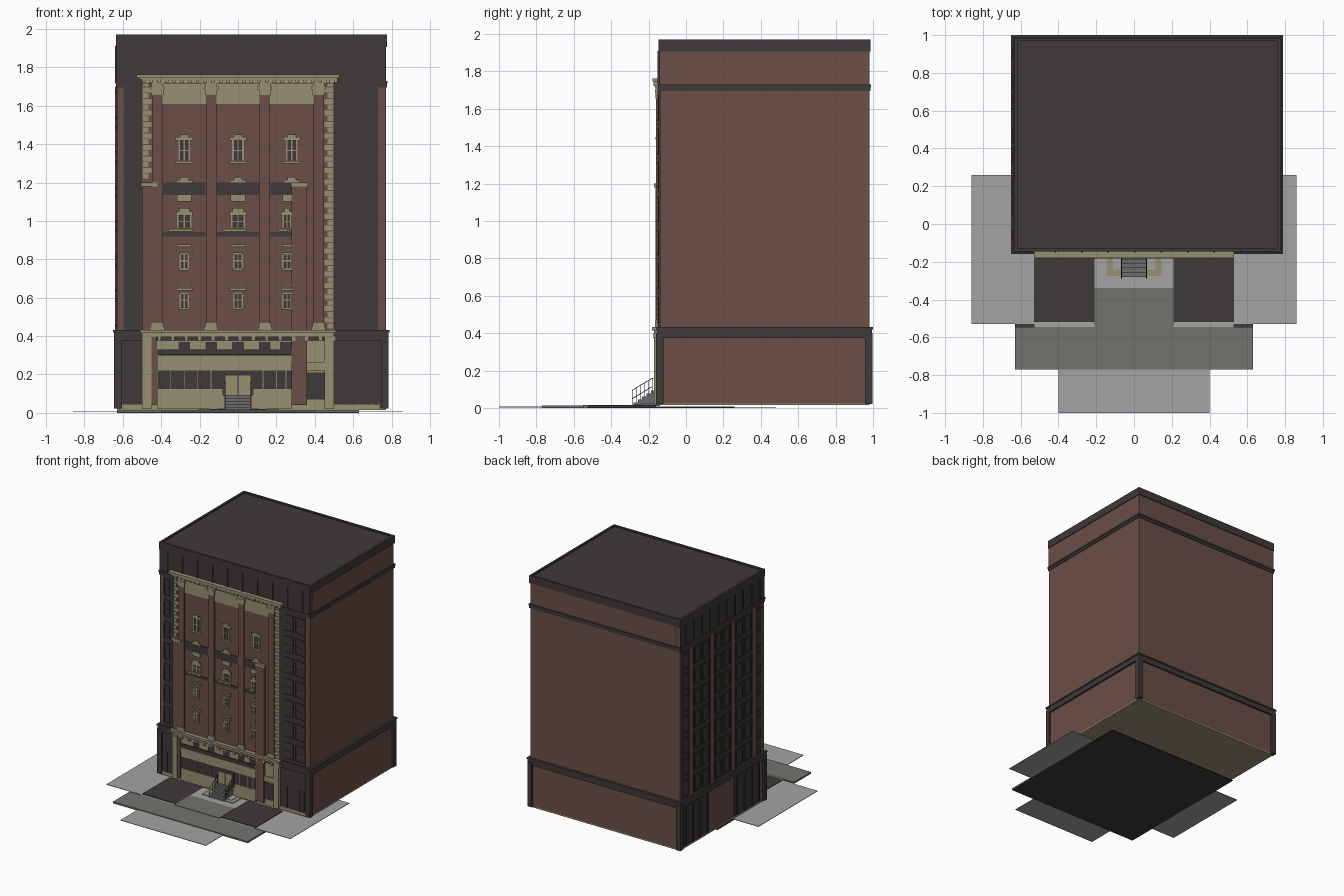
import bpy, bmesh

def mat(name, r, g, b):
    m = bpy.data.materials.new(name)
    m.diffuse_color = (r, g, b, 1)
    return m

BRICK = mat("red_brick", 0.145, 0.077, 0.062)
DARK = mat("dark_metal", 0.049, 0.041, 0.041)
STONE = mat("tan_stone", 0.31, 0.28, 0.17)
PAVE = mat("light_paving", 0.37, 0.37, 0.37)
ROAD = mat("asphalt", 0.17, 0.17, 0.155)
STEP = mat("step_grey", 0.15, 0.15, 0.15)

def part(name, m, boxes):
    """One object made of boxes (x0, x1, y0, y1, z0, z1)."""
    bm = bmesh.new()
    for x0, x1, y0, y1, z0, z1 in boxes:
        v = bmesh.ops.create_cube(bm, size=1)["verts"]
        for p in v:
            p.co = (x1 if p.co.x > 0 else x0, y1 if p.co.y > 0 else y0, z1 if p.co.z > 0 else z0)
    me = bpy.data.meshes.new(name)
    bm.to_mesh(me)
    bm.free()
    ob = bpy.data.objects.new(name, me)
    bpy.context.collection.objects.link(ob)
    me.materials.append(m)
    return ob

X0, X1, Y0, Y1 = -0.63, 0.77, -0.14, 0.98

def around(e, z0, z1):
    return (X0 - e, X1 + e, Y0 - e, Y1 + e, z0, z1)

# ---- ground plates
part("ground_slab", DARK, [(-0.63, 0.63, -0.77, 0.48, 0, 0.004)])
part("sidewalks", PAVE, [(-0.86, 0.86, -0.53, 0.26, 0.004, 0.008), (-0.4, 0.4, -1, -0.77, 0.004, 0.008),
                         (-0.53, 0.53, -0.55, -0.53, 0.004, 0.012), (-0.21, 0.21, -0.345, -0.16, 0.008, 0.015)])
part("road", ROAD, [(-0.63, 0.63, -0.77, -0.545, 0.004, 0.014), (-0.21, 0.21, -0.55, -0.34, 0.004, 0.017)])
part("planting_beds", DARK, [(s * 0.37 - 0.16, s * 0.37 + 0.16, -0.52, -0.16, 0.006, 0.013) for s in (-1, 1)])

# ---- main block
part("foundation", STONE, [around(0, 0.015, 0.025), (-0.62, 0.74, -0.15, -0.1, 0.015, 0.045)])
part("brick_body", BRICK, [around(0, 0.025, 1.93)])
part("base_cornice", DARK, [around(0.015, 0.375, 0.42), around(0.02, 0.42, 0.432)])
part("upper_cornice", DARK, [around(0.006, 1.695, 1.72), around(0.01, 1.715, 1.73)])
part("roof", DARK, [around(0, 1.93, 1.96)])
t = 0.012
part("parapet", DARK, [(X0 - 0.006, X1 + 0.006, Y0 - 0.006, Y0 + t, 1.905, 1.97),
                       (X0 - 0.006, X1 + 0.006, Y1 - t, Y1 + 0.006, 1.905, 1.97),
                       (X0 - 0.006, X0 + t, Y0, Y1, 1.905, 1.97), (X1 - t, X1 + 0.006, Y0, Y1, 1.905, 1.97)])
part("base_corner_piers", DARK, [(x - 0.02, x + 0.02, y - 0.02, y + 0.02, 0.022, 0.4)
                                 for x in (X0 + 0.005, X1 - 0.005) for y in (Y0, Y1 - 0.003)])

# ---- dark window bays on the front corners and on the left side
FLOORS = [0.435 + 0.18 * i for i in range(7)]
part("front_bay_panels", DARK, [(-0.595, -0.5, -0.146, -0.1, 0.43, 1.7), (0.48, 0.73, -0.146, -0.1, 0.43, 1.7),
                                (-0.62, -0.5, -0.146, -0.1, 0.04, 0.38), (0.48, 0.76, -0.146, -0.1, 0.04, 0.38),
                                (X0, X1, -0.145, -0.1, 1.73, 1.91)])
frames = []
for z in FLOORS:
    for xa, xb in ((-0.59, -0.535), (0.535, 0.62), (0.635, 0.72)):
        frames += [(xa, xb, -0.152, -0.14, z + 0.02, z + 0.028), (xa, xb, -0.152, -0.14, z + 0.145, z + 0.16),
                   (xa, xa + 0.008, -0.15, -0.14, z + 0.02, z + 0.15), (xb - 0.008, xb, -0.15, -0.14, z + 0.02, z + 0.15),
                   (xa, xb, -0.149, -0.14, z + 0.085, z + 0.09)]
part("front_bay_window_frames", DARK, frames)
part("front_base_mullions", DARK, [(x - 0.003, x + 0.003, -0.152, -0.14, 0.04, 0.22) for x in (-0.56, 0.56, 0.68, 0.72)])

part("side_bay_panels", DARK, [(X0 - 0.004, X0 + 0.05, -0.1, 0.95, 0.43, 1.7), (X0 - 0.004, X0 + 0.05, Y0, Y1, 1.73, 1.91),
                               (X0 - 0.006, X0 + 0.05, 0.6, 0.93, 0.04, 0.36),
                               (X0 - 0.006, X0 + 0.05, -0.08, 0.26, 0.04, 0.36)])
PIERS = (0.0, 0.28, 0.56, 0.84)
part("side_brick_piers", BRICK, [(X0 - 0.01, X0, y - 0.025, y + 0.025, 0.43, 1.7) for y in PIERS])
frames = []
for z in FLOORS:
    for c in (0.14, 0.42, 0.70):
        for ya in (c - 0.1, c + 0.01):
            yb = ya + 0.09
            frames += [(X0 - 0.012, X0, ya, yb, z + 0.015, z + 0.028), (X0 - 0.012, X0, ya, yb, z + 0.145, z + 0.16),
                       (X0 - 0.01, X0, ya, ya + 0.01, z + 0.02, z + 0.15), (X0 - 0.01, X0, yb - 0.01, yb, z + 0.02, z + 0.15)]
    for ya, yb in ((-0.09, -0.035), (0.875, 0.93)):
        frames += [(X0 - 0.012, X0, ya, yb, z + 0.015, z + 0.028), (X0 - 0.012, X0, ya, yb, z + 0.145, z + 0.16)]
part("side_window_frames", DARK, frames)
part("side_base_mullions", DARK, [(X0 - 0.014, X0, y - 0.004, y + 0.004, 0.04, 0.36)
                                  for y in (-0.06, 0.03, 0.13, 0.23, 0.63, 0.73, 0.82, 0.91)])
part("frieze_fins", DARK, [(-0.56 + 0.14 * i, -0.552 + 0.14 * i, -0.152, -0.14, 1.73, 1.91) for i in range(10)]
     + [(X0 - 0.011, X0, -0.08 + 0.11 * i, -0.072 + 0.11 * i, 1.73, 1.91) for i in range(10)])

# ---- stone and brick centre facade
part("facade_panel", BRICK, [(-0.5, 0.5, -0.149, -0.1, 0.4, 1.72)])
part("facade_frieze", STONE, [(-0.41, 0.41, -0.154, -0.14, 1.61, 1.73)])
part("facade_cornice", STONE, [(-0.5, 0.5, -0.165, -0.1, 1.715, 1.74), (-0.53, 0.53, -0.18, -0.13, 1.745, 1.762),
                               (-0.515, 0.515, -0.172, -0.13, 1.737, 1.75)])
part("cornice_dentils", STONE, [(-0.5 + 0.04 * i, -0.482 + 0.04 * i, -0.174, -0.14, 1.722, 1.742) for i in range(26)])
COLS = (-0.42, -0.14, 0.14, 0.42)
part("pilasters", BRICK, [(x - 0.027, x + 0.027, -0.16, -0.14, 0.43, 1.68) for x in COLS])
part("pilaster_capitals", STONE, [(x - h, x + h, -0.158 - d, -0.14, a, b) for x in COLS
                                  for h, d, a, b in ((0.031, 0.004, 1.655, 1.69), (0.038, 0.008, 1.685, 1.7), (0.03, 0.006, 1.7, 1.72))])
part("pilaster_bases", STONE, [(x - h, x + h, -0.165, -0.14, a, b) for x in COLS
                               for h, a, b in ((0.036, 0.43, 0.447), (0.031, 0.447, 0.468))])
quoins = []
for i in range(43):
    z = 0.44 + 0.03 * i
    w = 0.045 if i % 2 else 0.03
    quoins.append((0.495 - w, 0.495, -0.156, -0.12, z, z + 0.026))
    if z > 1.19:
        quoins.append((-0.495, -0.495 + w, -0.156, -0.12, z, z + 0.026))
part("quoins", STONE, quoins)
part("brick_chimney_strips", BRICK, [(-0.5, -0.447, -0.158, -0.1, 0.43, 1.18), (0.28, 0.36, -0.164, -0.1, 0.43, 1.18),
                                     (0.28, 0.36, -0.172, -0.1, 0.04, 0.4), (-0.455, -0.425, -0.168, -0.1, 0.04, 0.4)])
part("strip_caps", STONE, [(-0.505, -0.42, -0.166, -0.1, 1.18, 1.2), (0.275, 0.365, -0.17, -0.1, 1.18, 1.2)])
part("dark_bands", DARK, [(a, b, -0.156, -0.14, z0, z1) for z0, z1 in ((1.135, 1.2), (0.92, 0.942))
                          for a, b in ((-0.39, -0.17), (-0.11, 0.11), (0.17, 0.28))])

# facade windows: glass, frame bars, stone lintels and sills
glass, bars, trim = [], [], []
def window(x, z0, z1, w):
    glass.append((x - w, x + w, -0.152, -0.14, z0, z1))
    bars.append((x - 0.003, x + 0.003, -0.155, -0.14, z0, z1))
    zm = (z0 + z1) / 2
    bars.append((x - w, x + w, -0.155, -0.14, zm - 0.003, zm + 0.003))
    for s in (-1, 1):
        bars.append((x + s * w - 0.004, x + s * w + 0.004, -0.155, -0.14, z0, z1))
def slab(x, w, z0, z1, y=-0.16):
    trim.append((x - w, x + w, y, -0.14, z0, z1))
for x in (-0.28, 0, 0.28):
    window(x, 1.315, 1.42, 0.026)
    slab(x, 0.045, 1.298, 1.312)
    slab(x, 0.045, 1.42, 1.437)
    slab(x, 0.022, 1.437, 1.45, -0.163)
    slab(x, 0.042, 1.2, 1.212)
    slab(x, 0.022, 1.212, 1.23)
    c = min(x, 0.255)
    w = 0.038 if x < 0.2 else 0.024
    slab(c, w, 1.1, 1.135)
    window(c, 0.965, 1.028, w - 0.005)
    slab(c, w + 0.006, 1.028, 1.048)
    slab(c, w - 0.01, 1.048, 1.068)
    slab(c - 0.02, w + 0.025 if x < 0.2 else w, 0.945, 0.957)
    for z in (0.55, 0.755):
        window(c, z, z + 0.075, 0.022)
        slab(c, w + 0.006, z + 0.088, z + 0.1)
        slab(c, w, z + 0.11, z + 0.122)
        slab(c, 0.026, z - 0.012, z)
        slab(c, 0.026, z + 0.068, z + 0.08)
part("facade_window_glass", DARK, glass)
part("facade_window_bars", STONE, bars)
part("facade_window_trim", STONE, trim)

# ---- storefront base
part("base_stone", STONE, [(-0.5, 0.5, -0.155, -0.1, 0.02, 0.41), (-0.42, -0.07, -0.164, -0.1, 0.02, 0.125),
                           (0.07, 0.28, -0.164, -0.1, 0.02, 0.125), (-0.42, 0.45, -0.164, -0.1, 0.222, 0.265),
                           (-0.42, 0.28, -0.168, -0.1, 0.265, 0.3)])
part("base_stone_piers", STONE, [(s * 0.475 - 0.025, s * 0.475 + 0.025, -0.17, -0.1, 0.02, 0.4) for s in (-1, 1)])
part("base_entablature", STONE, [(-0.5, 0.5, -0.17, -0.1, 0.395, 0.42), (-0.51, 0.51, -0.182, -0.1, 0.415, 0.433)])
part("base_brackets", STONE, [(-0.49 + 0.07 * i, -0.47 + 0.07 * i, -0.174, -0.14, 0.375, 0.4) for i in range(15)])
part("storefront_glass", DARK, [(-0.42, 0.28, -0.159, -0.12, 0.125, 0.222), (0.36, 0.45, -0.159, -0.12, 0.07, 0.21),
                                (-0.42, 0.28, -0.166, -0.12, 0.302, 0.33)]
     + [(x - 0.03, x + 0.03, -0.159, -0.12, 0.33, 0.368) for x in (-0.28, -0.14, 0, 0.14, 0.25)])
part("storefront_mullions", STONE, [(x - 0.002, x + 0.002, -0.162, -0.12, 0.125, 0.222)
                                    for x in (-0.35, -0.28, -0.21, -0.14, 0.13, 0.2, 0.25)])

# ---- entrance: door, steps, landing, railings
part("entrance_surround", DARK, [(-0.08, 0.08, -0.166, -0.12, 0.09, 0.222)])
part("entrance_door", STONE, [(-0.065, -0.002, -0.17, -0.12, 0.09, 0.195), (0.002, 0.065, -0.17, -0.12, 0.09, 0.195)])
part("landing_border", STONE, [(-0.145, 0.145, -0.275, -0.16, 0.01, 0.02)])
part("landing_inset", PAVE, [(-0.11, 0.11, -0.24, -0.16, 0.015, 0.024)])
part("steps", STEP, [(-0.066, 0.066, -0.28 + 0.023 * i, -0.14, 0.012, 0.03 + 0.016 * i) for i in range(5)])
for side, s in (("left", -1), ("right", 1)):
    cu = bpy.data.curves.new(side + "_railing", "CURVE")
    cu.dimensions = "3D"
    cu.bevel_depth = 0.002
    cu.bevel_resolution = 0
    x = s * 0.066
    paths = [[(x, -0.288, 0.095), (x, -0.18, 0.16), (x, -0.165, 0.16)], [(x, -0.288, 0.05), (x, -0.18, 0.115)]]
    for i in range(6):
        y = -0.288 + 0.0216 * i
        paths.append([(x, y, 0.012 + 0.013 * i), (x, y, 0.095 + 0.013 * i)])
    for pts in paths:
        sp = cu.splines.new("POLY")
        sp.points.add(len(pts) - 1)
        for p, co in zip(sp.points, pts):
            p.co = (*co, 1)
    cu.materials.append(DARK)
    bpy.context.collection.objects.link(bpy.data.objects.new(side + "_railing", cu))
